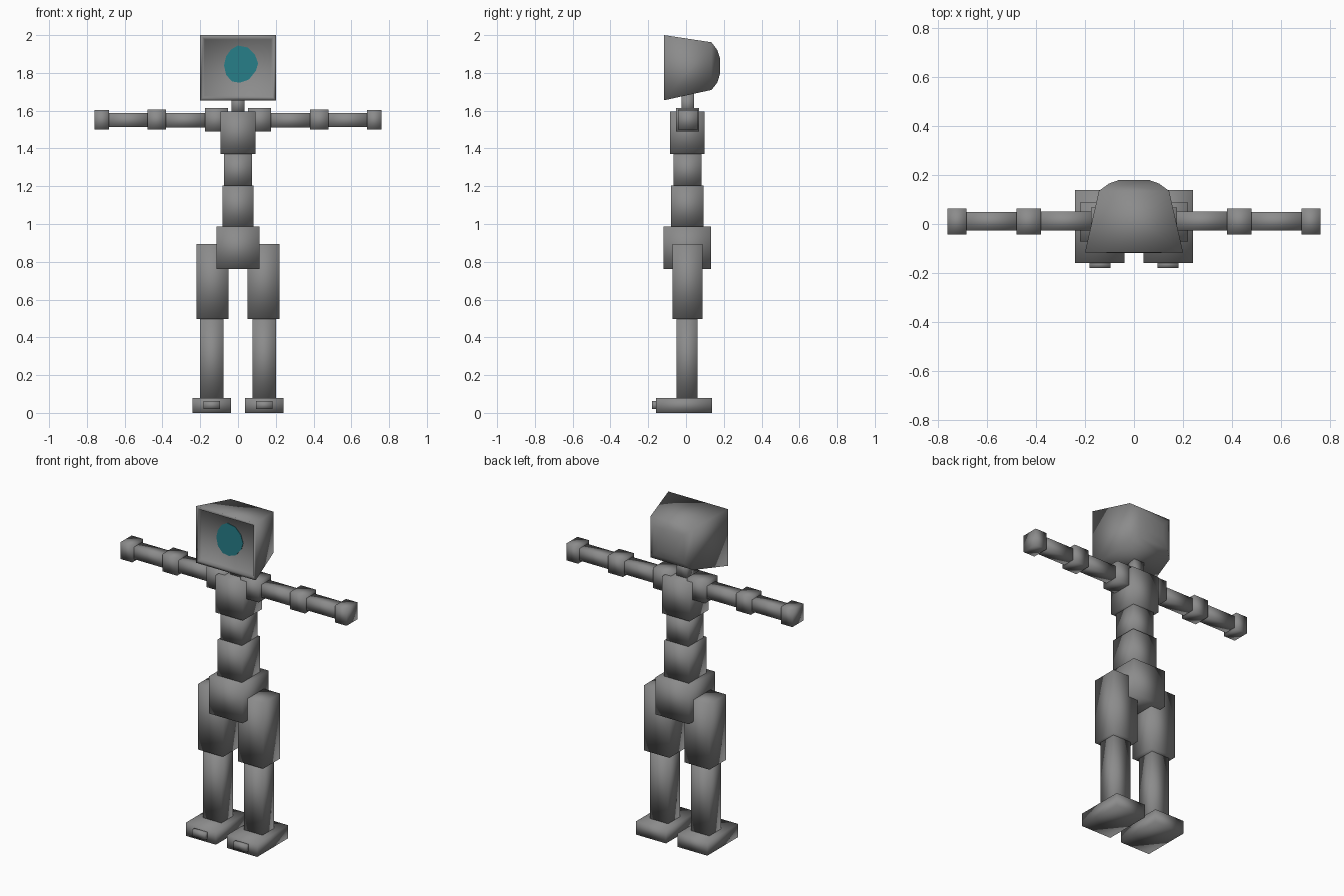
import bpy, bmesh

if "Cube" in bpy.data.objects:
    bpy.data.objects.remove(bpy.data.objects["Cube"])


def material(name, rgb):
    m = bpy.data.materials.new(name)
    m.diffuse_color = (*rgb, 1.0)
    m.use_nodes = True
    m.node_tree.nodes["Principled BSDF"].inputs["Base Color"].default_value = m.diffuse_color
    return m


GREY = material("metal grey", (0.26, 0.26, 0.26))
TEAL = material("screen teal", (0.02, 0.21, 0.25))


def finish(name, bm, mat, smooth=True):
    bmesh.ops.recalc_face_normals(bm, faces=bm.faces[:])
    me = bpy.data.meshes.new(name)
    bm.to_mesh(me)
    bm.free()
    me.materials.append(mat)
    for p in me.polygons:
        p.use_smooth = smooth
    ob = bpy.data.objects.new(name, me)
    bpy.context.collection.objects.link(ob)
    return ob


def box(name, x, y, z):
    """Softly shaded box from (min, max) ranges."""
    bm = bmesh.new()
    bmesh.ops.create_cube(bm, size=1)
    for v in bm.verts:
        v.co = [r[0] + (c + 0.5) * (r[1] - r[0]) for r, c in zip((x, y, z), v.co)]
    return finish(name, bm, GREY)


def pair(name, x, y, z):
    """The same box on the left and the right."""
    box("right_" + name, x, y, z)
    box("left_" + name, (-x[1], -x[0]), y, z)


# Torso column
box("neck", (-0.035, 0.035), (-0.025, 0.042), (1.58, 1.69))
box("chest", (-0.093, 0.093), (-0.085, 0.098), (1.37, 1.595))
box("waist", (-0.073, 0.073), (-0.066, 0.082), (1.20, 1.37))
box("belly", (-0.083, 0.083), (-0.08, 0.092), (0.985, 1.205))
box("pelvis", (-0.113, 0.113), (-0.118, 0.133), (0.763, 0.988))

# Arms
pair("shoulder", (0.053, 0.176), (-0.053, 0.068), (1.49, 1.613))
pair("upper_arm", (0.17, 0.385), (-0.027, 0.05), (1.512, 1.588))
pair("elbow", (0.38, 0.48), (-0.042, 0.063), (1.50, 1.605))
pair("forearm", (0.475, 0.685), (-0.026, 0.049), (1.514, 1.587))
pair("hand", (0.682, 0.76), (-0.042, 0.063), (1.50, 1.603))

# Legs
pair("thigh", (0.05, 0.22), (-0.072, 0.088), (0.498, 0.895))
pair("shin", (0.077, 0.2), (-0.05, 0.062), (0.075, 0.5))
pair("foot", (0.038, 0.24), (-0.158, 0.138), (0.0, 0.08))
pair("toe_plate", (0.095, 0.182), (-0.18, -0.15), (0.02, 0.062))

# Monitor head: rectangular rings from the recessed screen, round the rim, to the bulging back
rings = [  # y, half width, bottom, top
    (-0.100, 0.176, 1.678, 1.977),
    (-0.116, 0.184, 1.671, 1.985),
    (-0.116, 0.200, 1.655, 2.000),
    (0.135, 0.143, 1.710, 1.962),
    (0.165, 0.102, 1.748, 1.922),
    (0.180, 0.060, 1.795, 1.878),
]
bm = bmesh.new()
loops = [[bm.verts.new(c) for c in ((-w, y, b), (w, y, b), (w, y, t), (-w, y, t))]
         for y, w, b, t in rings]
for a, b in zip(loops, loops[1:]):
    for i in range(4):
        j = (i + 1) % 4
        bm.faces.new((a[i], a[j], b[j], b[i]))
bm.faces.new(loops[0])
bm.faces.new(loops[-1])
head = finish("head", bm, GREY)

# Glowing eye: thin uneven disc lying on the screen
outline = [(0, 1.945), (-0.037, 1.924), (-0.063, 1.887), (-0.074, 1.84),
           (-0.063, 1.79), (-0.032, 1.755), (0.01, 1.748), (0.058, 1.765),
           (0.095, 1.812), (0.106, 1.85), (0.09, 1.897), (0.053, 1.934)]
bm = bmesh.new()
face = bm.faces.new([bm.verts.new((x, -0.103, z)) for x, z in outline])
ext = bmesh.ops.extrude_face_region(bm, geom=[face], use_keep_orig=True)
for v in ext["geom"]:
    if isinstance(v, bmesh.types.BMVert):
        v.co.y += 0.004
finish("eye", bm, TEAL, smooth=False)
